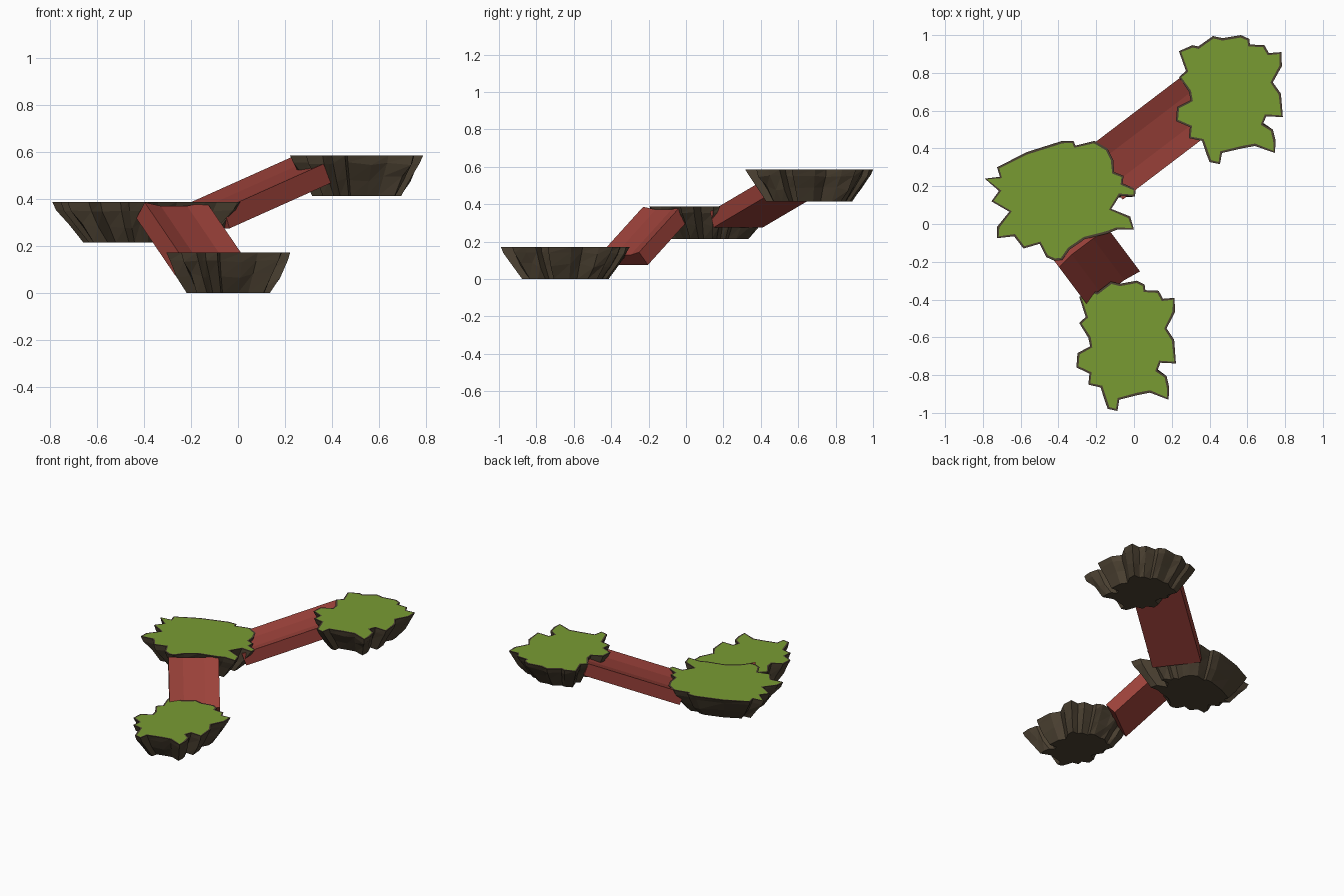
import bpy, bmesh, random
from mathutils import Vector

if "Cube" in bpy.data.objects:
    bpy.data.objects.remove(bpy.data.objects["Cube"])

random.seed(4)


def material(name, rgb):
    m = bpy.data.materials.new(name)
    m.diffuse_color = (*[(c / 255) ** 2.2 for c in rgb], 1)
    m.use_nodes = True
    m.node_tree.nodes["Principled BSDF"].inputs["Base Color"].default_value = m.diffuse_color
    return m


GRASS = material("grass green", (120, 154, 54))
ROCK = material("dark rock", (78, 68, 54))
CLAY = material("red clay", (153, 67, 60))


def make_object(name, bm, mats):
    bmesh.ops.recalc_face_normals(bm, faces=bm.faces)
    me = bpy.data.meshes.new(name)
    bm.to_mesh(me)
    bm.free()
    for m in mats:
        me.materials.append(m)
    ob = bpy.data.objects.new(name, me)
    bpy.context.collection.objects.link(ob)
    return ob


def island(name, outline, z_top, depth=0.172):
    """Ragged plateau: outline rings shrinking downward, grass inset on top."""
    cx = (min(p[0] for p in outline) + max(p[0] for p in outline)) / 2
    cy = (min(p[1] for p in outline) + max(p[1] for p in outline)) / 2
    bm = bmesh.new()
    rings = []
    # scale, drop below the top, random roughness
    for s, d, j in ((1, 0, 0), (0.955, 0.2, 0.012), (0.82, 0.58, 0.025), (0.67, 1, 0)):
        ring = []
        for x, y in outline:
            k = s + random.uniform(-j, j)
            z = z_top - depth * (d + random.uniform(-j, j) * 3)
            ring.append(bm.verts.new((cx + (x - cx) * k, cy + (y - cy) * k, z)))
        rings.append(ring)
    n = len(outline)
    for a, b in zip(rings, rings[1:]):
        for i in range(n):
            k = (i + 1) % n
            bm.faces.new((a[i], a[k], b[k]))
            bm.faces.new((a[i], b[k], b[i]))
    bm.faces.new(rings[-1])
    top = bm.faces.new(rings[0])
    bmesh.ops.recalc_face_normals(bm, faces=bm.faces)
    # narrow rock rim around the grass
    bmesh.ops.inset_region(bm, faces=[top], thickness=0.013, use_even_offset=False)
    top.material_index = 1
    return make_object(name, bm, (ROCK, GRASS))


def ramp(name, high, low, half=0.165, thick=0.09, dip=0.02):
    """Sloped slab with a shallow trough along its upper side."""
    high, low = Vector(high), Vector(low)
    along = (low - high).normalized()
    side = along.cross(Vector((0, 0, 1))).normalized()
    up = side.cross(along)
    profile = [(-half, 0), (-0.07, -dip), (0.07, -dip), (half, 0),
               (half, -thick), (-half, -thick)]
    bm = bmesh.new()
    ends = [[bm.verts.new(c + side * s + up * h) for s, h in profile] for c in (high, low)]
    for i in range(6):
        k = (i + 1) % 6
        bm.faces.new((ends[0][i], ends[0][k], ends[1][k], ends[1][i]))
    for e in ends:
        bm.faces.new(e)
    return make_object(name, bm, (CLAY,))


# island outlines seen from above
middle = [(-.79, .24), (-.71, .25), (-.725, .30), (-.57, .38), (-.38, .44), (-.32, .44),
          (-.31, .415), (-.21, .44), (-.14, .40), (-.11, .34), (-.105, .275), (-.055, .255),
          (-.06, .215), (.01, .185), (.005, .145), (-.075, .15), (-.12, .08), (-.02, .04),
          (0, -.03), (-.09, -.03), (-.14, -.05), (-.26, -.08), (-.34, -.135), (-.38, -.19),
          (-.42, -.195), (-.465, -.175), (-.5, -.105), (-.585, -.13), (-.635, -.065),
          (-.725, -.075), (-.725, -.015), (-.66, .065), (-.755, .12), (-.715, .175)]
upper = [(.238, .915), (.31, .947), (.34, .94), (.418, .995), (.47, .984), (.566, 1.0),
         (.61, .98), (.614, .95), (.69, .947), (.714, .905), (.78, .91), (.783, .836),
         (.735, .75), (.778, .69), (.788, .566), (.70, .57), (.683, .53), (.735, .50),
         (.75, .44), (.746, .376), (.64, .413), (.57, .40), (.466, .376), (.455, .317),
         (.40, .328), (.38, .38), (.36, .44), (.29, .455), (.296, .513), (.222, .545),
         (.228, .62), (.30, .656), (.29, .70), (.238, .778), (.275, .81)]
# the lower island repeats the upper outline, slightly narrower
lower = [((x - .788) * .931 + .222, (y - 1) * 1.01 - .30) for x, y in upper]

island("lower_island", lower, 0.172)
island("middle_island", middle, 0.387)
island("upper_island", upper, 0.585)

# ramps linking the islands
ramp("lower_ramp", (-.265, -.13, .386), (-.10, -.35, .143))
ramp("upper_ramp", (.34, .64, .584), (-.16, .26, .36))
